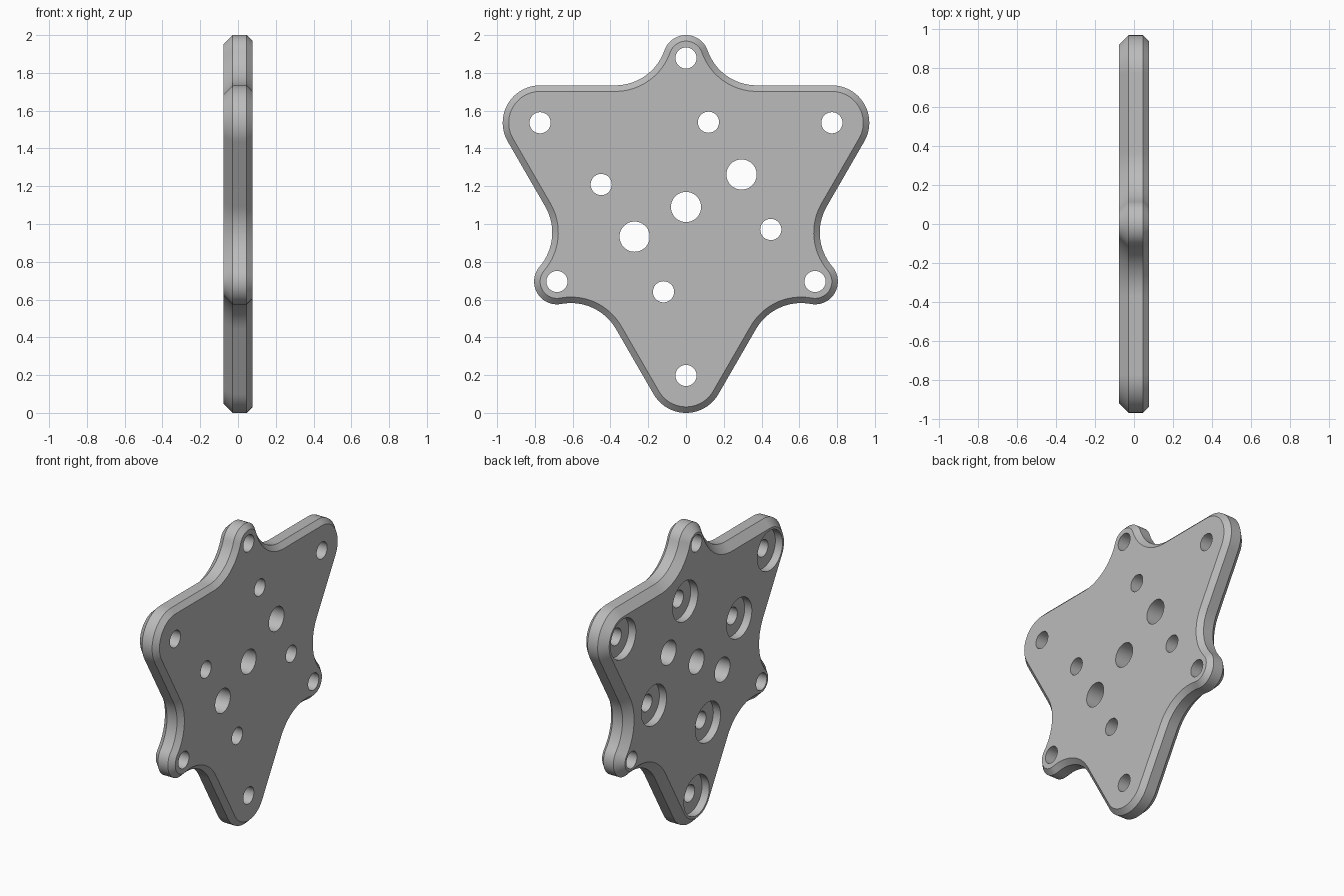
import bpy, bmesh
from math import cos, sin, atan2, radians, degrees
from mathutils import Matrix, Vector

cube = bpy.data.objects.get("Cube")
if cube:
    bpy.data.objects.remove(cube)

MID = 1.09                        # height of the plate centre
HALF = 0.078                      # half thickness
CORNER, CORNER_R = 0.892, 0.198   # large corner distance and radius
LOBE, LOBE_R = 0.789, 0.121       # small lobe distance and radius
FILLET_Y = 0.375                  # sideways position of the concave fillets

# Radius of the fillet tangent to both the straight edge and the lobe
EDGE = CORNER / 2 + CORNER_R
drop = EDGE - LOBE
FILLET_R = (FILLET_Y**2 + drop**2 - LOBE_R**2) / (2 * (LOBE_R - drop))
FILLET_Z = EDGE + FILLET_R
tilt = degrees(atan2(FILLET_Z - LOBE, FILLET_Y))


def arc(center, radius, start, end, steps):
    angles = [radians(start + (end - start) * i / steps) for i in range(steps + 1)]
    return [Vector((center[0] + radius * cos(a), center[1] + radius * sin(a))) for a in angles]


def outline(inset):
    """Plate outline in the (y, z) plane, shrunk by inset."""
    corner = (-CORNER * cos(radians(30)), CORNER / 2)
    sector = (arc((FILLET_Y, FILLET_Z), FILLET_R + inset, -90, -180 + tilt, 16)
              + arc((0, LOBE), LOBE_R - inset, tilt, 180 - tilt, 24)[1:-1]
              + arc((-FILLET_Y, FILLET_Z), FILLET_R + inset, -tilt, -90, 16)
              + arc(corner, CORNER_R - inset, 90, 210, 24))
    return [Matrix.Rotation(radians(120 * k), 2) @ p for k in range(3) for p in sector]


def add_object(name, bm):
    bmesh.ops.recalc_face_normals(bm, faces=bm.faces[:])
    mesh = bpy.data.meshes.new(name)
    bm.to_mesh(mesh)
    bm.free()
    obj = bpy.data.objects.new(name, mesh)
    bpy.context.collection.objects.link(obj)
    return obj


def cut(target, name, holes, x_start, x_end):
    """Cut round holes (y, z, radius) between two depths along x."""
    bm = bmesh.new()
    for y, z, radius in holes:
        place = Matrix.Translation(((x_start + x_end) / 2, y, z)) @ Matrix.Rotation(radians(90), 4, "Y")
        bmesh.ops.create_cone(bm, cap_ends=True, segments=48, radius1=radius,
                              radius2=radius, depth=x_end - x_start, matrix=place)
    cutter = add_object(name, bm)
    cutter.hide_render = True
    mod = target.modifiers.new(name, "BOOLEAN")
    mod.operation, mod.solver, mod.object = "DIFFERENCE", "EXACT", cutter
    bpy.context.view_layer.objects.active = target
    bpy.ops.object.modifier_apply(modifier=name)
    bpy.data.objects.remove(cutter)


# Plate body with a wide chamfer on one face and a narrow one on the other
bm = bmesh.new()
rings = []
for x, inset in ((-HALF, 0.05), (0.05 - HALF, 0), (HALF - 0.032, 0), (HALF, 0.032)):
    rings.append([bm.verts.new((x, p.x, p.y + MID)) for p in outline(inset)])
for low, high in zip(rings, rings[1:]):
    for i in range(len(low)):
        bm.faces.new((low[i - 1], low[i], high[i], high[i - 1]))
bm.faces.new(rings[0])
bm.faces.new(rings[-1])
plate = add_object("mounting_plate", bm)

# Hole layout: corners, lobes, inner screws and the large centre row
def ring_of_three(distance, start):
    return [(distance * cos(radians(start + 120 * k)),
             MID + distance * sin(radians(start + 120 * k))) for k in range(3)]


corners = ring_of_three(CORNER, 30)
lobes = ring_of_three(LOBE, 90)
inner = [(s * y, MID + s * z) for s in (1, -1) for y, z in ((0.119, 0.449), (0.449, -0.119))]
centre_row = [(0, MID), (0.294, MID + 0.172), (-0.272, MID - 0.157)]

through = [(y, z, 0.056) for y, z in corners + lobes + inner]
through += [(y, z, 0.08) for y, z in centre_row]
cut(plate, "through_holes", through, -0.2, 0.2)
cut(plate, "counterbores", [(y, z, 0.133) for y, z in corners + inner], -0.2, 0.053 - HALF)

# Plain grey finish
grey = bpy.data.materials.new("plain_grey")
grey.use_nodes = True
colour = (0.5, 0.5, 0.5, 1)
grey.diffuse_color = colour
grey.node_tree.nodes["Principled BSDF"].inputs["Base Color"].default_value = colour
plate.data.materials.clear()
plate.data.materials.append(grey)

# Smooth curved walls, sharp chamfer edges
bpy.ops.object.select_all(action="DESELECT")
plate.select_set(True)
bpy.context.view_layer.objects.active = plate
bpy.ops.object.shade_smooth_by_angle(angle=radians(30))
